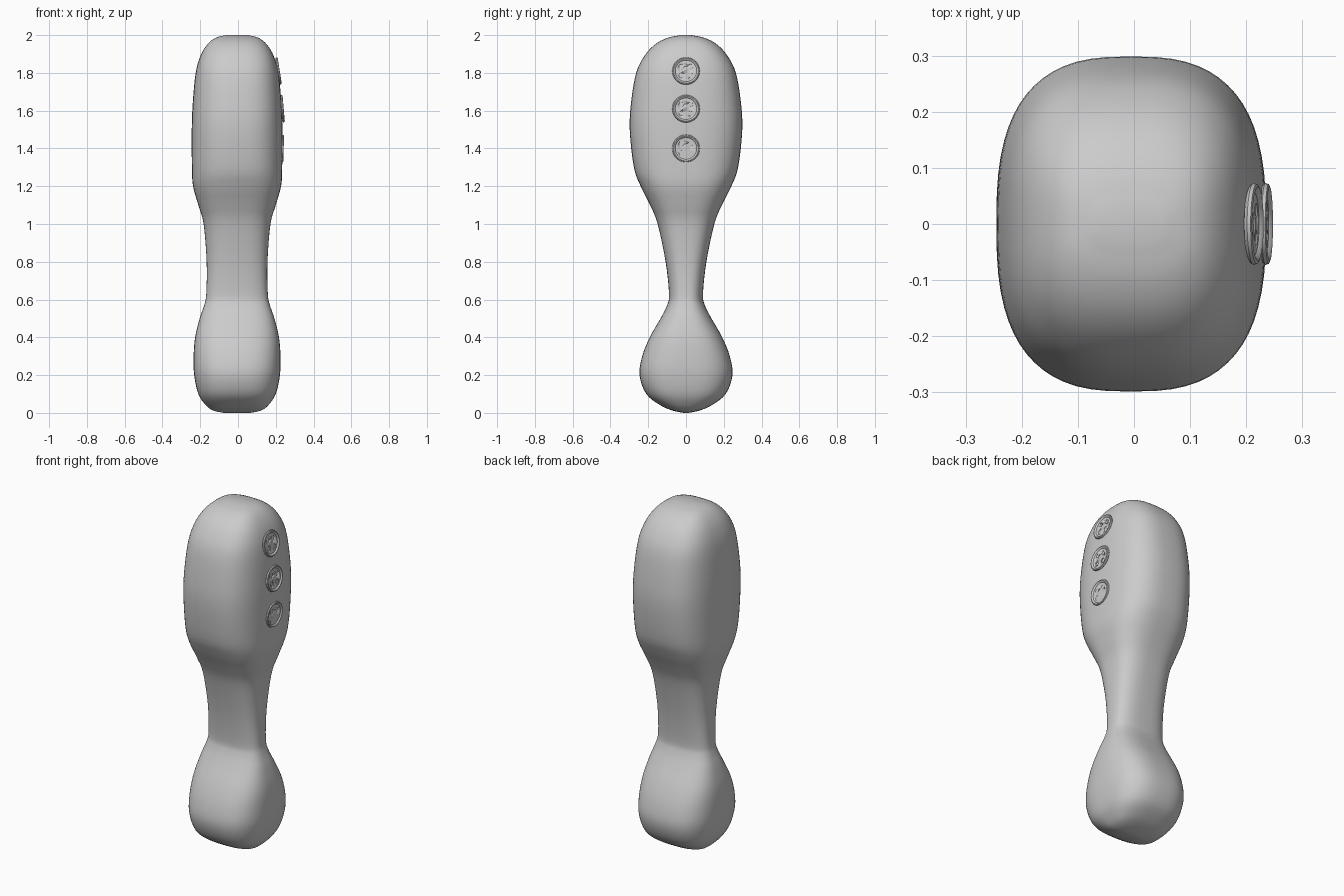
import bpy, bmesh, math
from mathutils import Matrix, Vector

cube = bpy.data.objects.get("Cube")
if cube:
    bpy.data.objects.remove(cube, do_unlink=True)

GREY = (0.6, 0.6, 0.6, 1)
grey = bpy.data.materials.new("plain grey")
grey.use_nodes = True
grey.diffuse_color = GREY
grey.node_tree.nodes["Principled BSDF"].inputs["Base Color"].default_value = GREY


def add_object(name, bm, angle=60):
    bmesh.ops.recalc_face_normals(bm, faces=bm.faces)
    mesh = bpy.data.meshes.new(name)
    bm.to_mesh(mesh)
    bm.free()
    mesh.materials.append(grey)
    ob = bpy.data.objects.new(name, mesh)
    bpy.context.collection.objects.link(ob)
    bpy.ops.object.select_all(action='DESELECT')
    ob.select_set(True)
    bpy.context.view_layer.objects.active = ob
    bpy.ops.object.shade_smooth_by_angle(angle=math.radians(angle))
    return ob


def skin(bm, rings):
    """Join equal rings of vertices with quads."""
    for low, high in zip(rings, rings[1:]):
        for i in range(len(low)):
            j = (i + 1) % len(low)
            bm.faces.new((low[i], low[j], high[j], high[i]))


def smooth_path(points, steps):
    """Catmull-Rom curve through the points."""
    pts = [Vector(p) for p in points]
    pts = [2 * pts[0] - pts[1]] + pts + [2 * pts[-1] - pts[-2]]
    out = []
    for a, b, c, d in zip(pts, pts[1:], pts[2:], pts[3:]):
        for s in range(steps):
            t = s / steps
            out.append(0.5 * (2 * b + (c - a) * t + (2 * a - 5 * b + 4 * c - d) * t ** 2
                              + (3 * b - a - 3 * c + d) * t ** 3))
    return out + [pts[-2]]


# Body: rounded-box sections (height, half width, half depth)
SECTIONS = [
    (0, .07, .012), (.012, .125, .07), (.04, .165, .135), (.1, .205, .21),
    (.2, .227, .246), (.3, .23, .232), (.4, .222, .192), (.5, .198, .135),
    (.57, .174, .1), (.63, .163, .09), (.8, .161, .108), (1, .177, .15),
    (1.1, .205, .19), (1.2, .233, .24), (1.3, .239, .276), (1.5, .24, .298),
    (1.65, .234, .29), (1.8, .219, .264), (1.89, .194, .22), (1.95, .158, .165),
    (1.985, .115, .1), (2, .06, .03),
]
CENTRE_X, POWER, SIDES = -0.005, 2.75, 64


def rounded(v):
    return math.copysign(abs(v) ** (2 / POWER), v)


bm = bmesh.new()
rings = []
for z, half_x, half_y in smooth_path(SECTIONS, 4):
    angles = [math.tau * i / SIDES for i in range(SIDES)]
    rings.append([bm.verts.new((CENTRE_X + half_x * rounded(math.cos(a)),
                                half_y * rounded(math.sin(a)), z)) for a in angles])
skin(bm, rings)
bm.faces.new(rings[0])
bm.faces.new(rings[-1])
add_object("body", bm, 80)

# Buttons: dished discs with a raised rim and four holes
RIM = [(.058, -.008), (.068, -.006), (.073, 0), (.071, .006), (.066, .008),
       (.061, .006), (.057, .001)]


def add_button(name, x, z, tilt):
    place = Matrix.Translation((x, 0, z)) @ Matrix.Rotation(math.radians(90 - tilt), 4, 'Y')
    bm = bmesh.new()
    rings = [[bm.verts.new((r * math.cos(math.tau * i / 40), r * math.sin(math.tau * i / 40), h))
              for i in range(40)] for r, h in RIM]
    skin(bm, rings)
    bm.faces.new(rings[0])
    bm.faces.new(rings[-1])
    button = add_object(name, bm, 40)

    bm = bmesh.new()
    for sx in (-1, 1):
        for sy in (-1, 1):
            bmesh.ops.create_cone(bm, cap_ends=True, segments=16, radius1=.013, radius2=.013,
                                  depth=.06, matrix=Matrix.Translation((.024 * sx, .024 * sy, 0)))
    cutter = add_object(name + "_hole_cutter", bm)
    cutter.hide_render = True
    cutter.hide_set(True)
    cutter.matrix_world = button.matrix_world = place
    cut = button.modifiers.new("holes", 'BOOLEAN')
    cut.operation = 'DIFFERENCE'
    cut.object = cutter


add_button("top_button", .213, 1.81, 9)
add_button("middle_button", .234, 1.61, 5)
add_button("bottom_button", .234, 1.4, -1)
